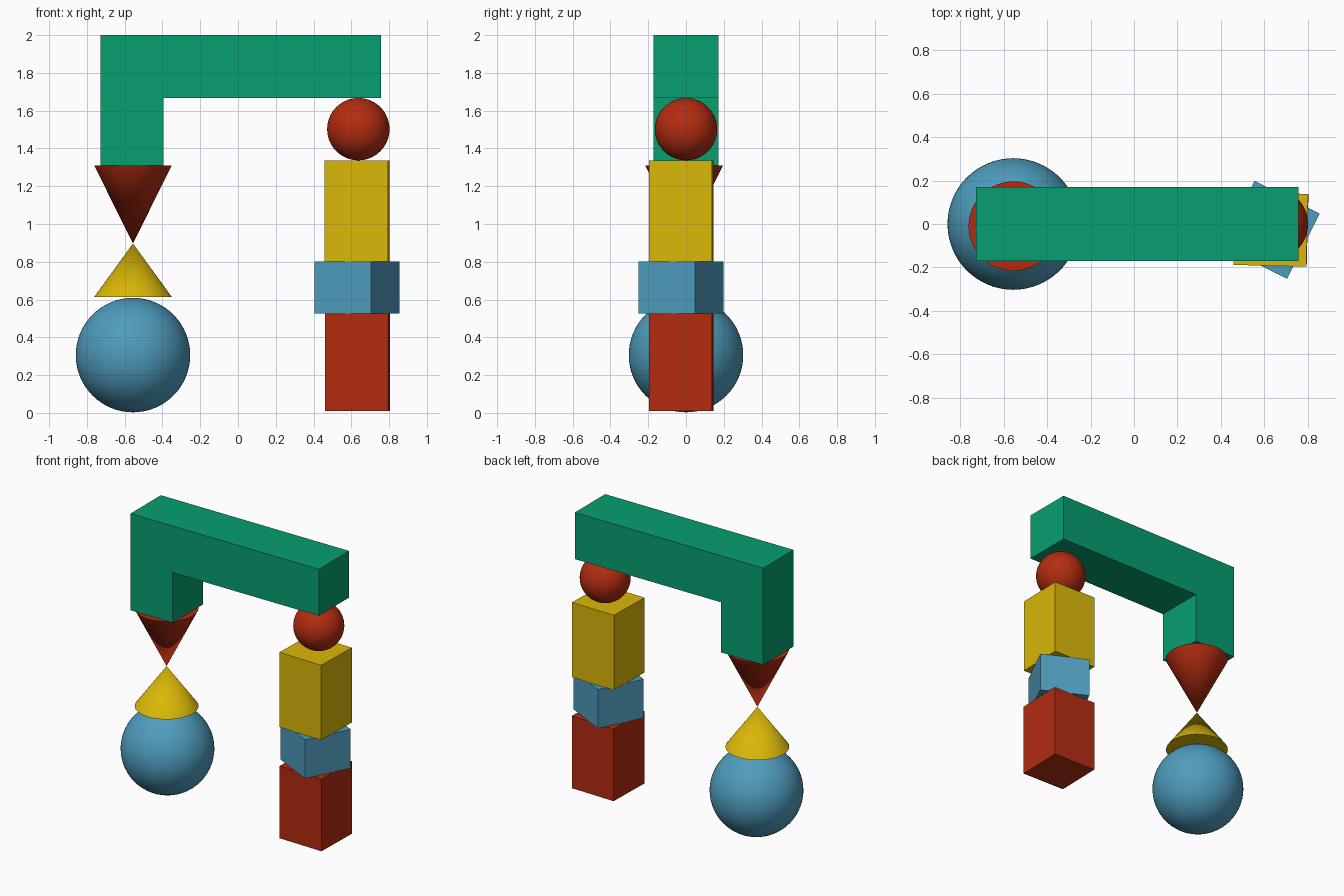
import bpy
import bmesh
from math import radians
from mathutils import Matrix

if "Cube" in bpy.data.objects:
    bpy.data.objects.remove(bpy.data.objects["Cube"])


def make_material(name, rgb):
    # Convert display colour to linear
    m = bpy.data.materials.new(name)
    m.diffuse_color = [(c / 255) ** 2.2 for c in rgb] + [1]
    m.use_nodes = True
    m.node_tree.nodes["Principled BSDF"].inputs["Base Color"].default_value = m.diffuse_color
    return m


RED = make_material("red", (178, 48, 24))
YELLOW = make_material("yellow", (218, 182, 16))
BLUE = make_material("blue", (80, 155, 188))
GREEN = make_material("green", (14, 157, 112))


def finish(name, bm, mat, smooth=False):
    bmesh.ops.recalc_face_normals(bm, faces=bm.faces)
    mesh = bpy.data.meshes.new(name)
    bm.to_mesh(mesh)
    bm.free()
    mesh.materials.append(mat)
    ob = bpy.data.objects.new(name, mesh)
    bpy.context.collection.objects.link(ob)
    if smooth:
        bpy.ops.object.select_all(action='DESELECT')
        ob.select_set(True)
        bpy.context.view_layer.objects.active = ob
        bpy.ops.object.shade_smooth_by_angle(angle=radians(35))
    return ob


def block(name, x, y, z0, z1, side, turn, mat):
    bm = bmesh.new()
    bmesh.ops.create_cube(bm, size=1, matrix=Matrix.Diagonal((side, side, z1 - z0, 1)))
    ob = finish(name, bm, mat)
    ob.location = (x, y, (z0 + z1) / 2)
    ob.rotation_euler.z = radians(turn)


def ball(name, x, y, z, r, mat):
    bm = bmesh.new()
    bmesh.ops.create_uvsphere(bm, u_segments=64, v_segments=32, radius=r)
    finish(name, bm, mat, True).location = (x, y, z)


def cone(name, x, y, z0, z1, r_bottom, r_top, mat):
    bm = bmesh.new()
    bmesh.ops.create_cone(bm, cap_ends=True, segments=64, radius1=r_bottom,
                          radius2=r_top, depth=z1 - z0)
    bmesh.ops.remove_doubles(bm, verts=bm.verts, dist=1e-5)
    finish(name, bm, mat, True).location = (x, y, (z0 + z1) / 2)


# Left stack: ball, upright cone, inverted cone
ball("left_base_ball", -0.556, 0, 0.306, 0.303, BLUE)
cone("upright_cone", -0.556, -0.01, 0.613, 0.897, 0.206, 0, YELLOW)
cone("inverted_cone", -0.556, -0.01, 0.897, 1.311, 0, 0.206, RED)

# Right stack: three square blocks and a ball
block("lower_block", 0.632, -0.025, 0.01, 0.525, 0.335, -1.4, RED)
block("twisted_block", 0.63, -0.027, 0.525, 0.802, 0.336, -26.7, BLUE)
block("upper_block", 0.63, -0.025, 0.802, 1.335, 0.335, -1.4, YELLOW)
ball("right_top_ball", 0.637, 0, 1.502, 0.165, RED)

# L-shaped beam across both stacks
profile = [(-0.728, 1.311), (-0.395, 1.311), (-0.395, 1.668),
           (0.757, 1.668), (0.757, 2.0), (-0.728, 2.0)]
bm = bmesh.new()
face = bm.faces.new([bm.verts.new((x, -0.171, z)) for x, z in profile])
side = bmesh.ops.extrude_face_region(bm, geom=[face])["geom"]
bmesh.ops.translate(bm, vec=(0, 0.342, 0),
                    verts=[v for v in side if isinstance(v, bmesh.types.BMVert)])
finish("top_beam", bm, GREEN)
